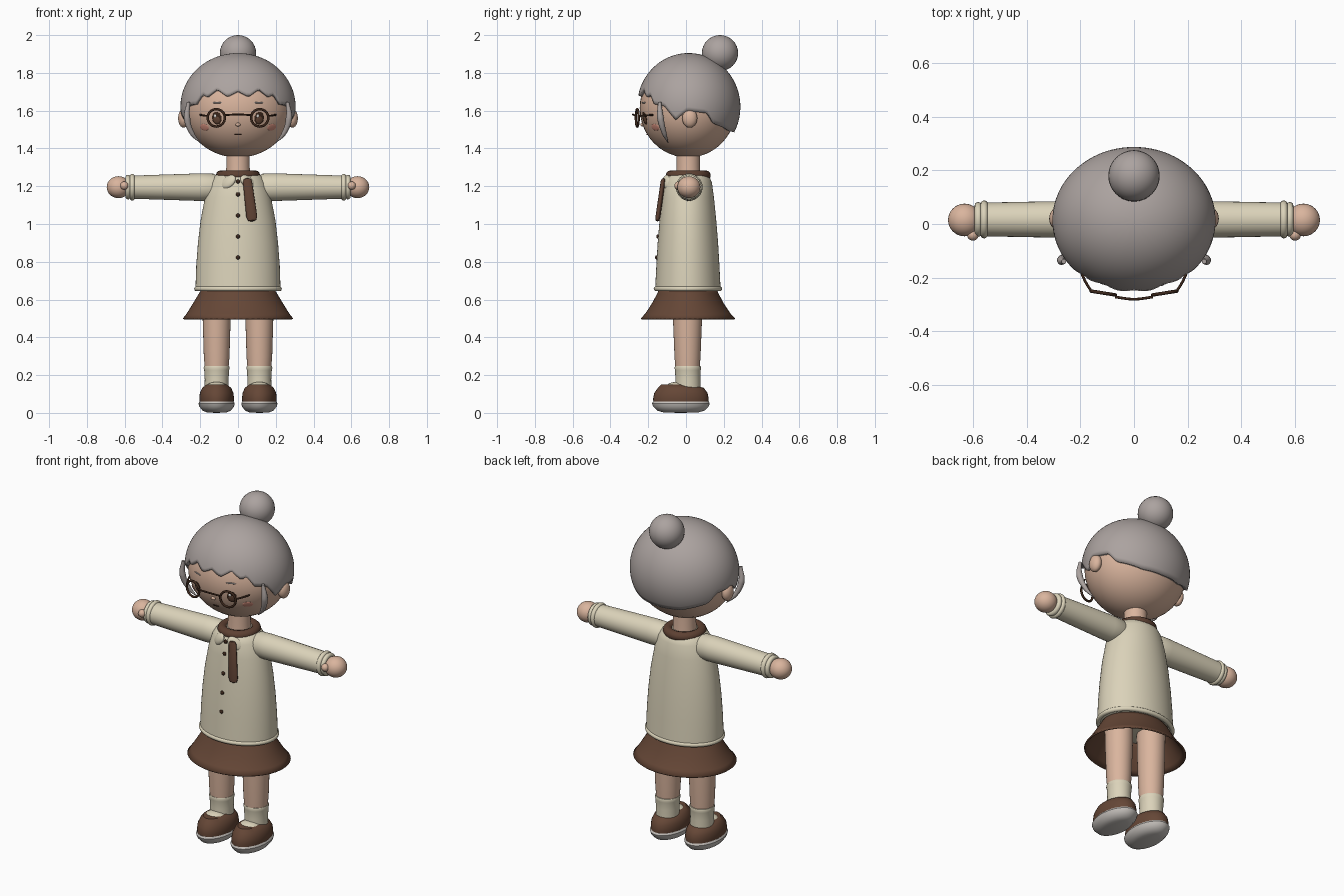
import bpy, bmesh, math
from mathutils import Vector

if "Cube" in bpy.data.objects:
    bpy.data.objects.remove(bpy.data.objects["Cube"])


def material(name, col):
    m = bpy.data.materials.new(name)
    m.diffuse_color = (*col, 1)
    m.use_nodes = True
    m.node_tree.nodes["Principled BSDF"].inputs["Base Color"].default_value = m.diffuse_color
    return m


SKIN = material("skin", (0.70, 0.46, 0.34))
CREAM = material("cream", (0.71, 0.65, 0.49))
BROWN = material("brown", (0.13, 0.062, 0.037))
SCARF = material("scarf_brown", (0.11, 0.052, 0.032))
DARK = material("dark_brown", (0.045, 0.02, 0.011))
GREY = material("hair_grey", (0.41, 0.365, 0.35))
SOLE = material("sole_grey", (0.56, 0.53, 0.50))
BLUSH = material("blush", (0.66, 0.28, 0.21))
WHITE = material("white", (0.85, 0.82, 0.78))


def mesh_object(name, bm, mat):
    bmesh.ops.remove_doubles(bm, verts=bm.verts, dist=1e-5)
    bmesh.ops.recalc_face_normals(bm, faces=bm.faces)
    me = bpy.data.meshes.new(name)
    bm.to_mesh(me)
    bm.free()
    me.materials.append(mat)
    ob = bpy.data.objects.new(name, me)
    bpy.context.collection.objects.link(ob)
    return ob


def bridge_rings(bm, rings):
    for a, b in zip(rings, rings[1:]):
        n = len(a)
        for i in range(n):
            j = (i + 1) % n
            bm.faces.new((a[i], a[j], b[j], b[i]))


def loft(name, profile, mat, loc=(0, 0, 0), n=40):
    """Stack of elliptical rings: (rx, ry, z[, y offset])."""
    bm = bmesh.new()
    rings = []
    for rx, ry, z, *off in profile:
        oy = off[0] if off else 0
        rings.append([bm.verts.new((rx * math.cos(t), ry * math.sin(t) + oy, z))
                      for t in (2 * math.pi * i / n for i in range(n))])
    bridge_rings(bm, rings)
    ob = mesh_object(name, bm, mat)
    ob.location = loc
    return ob


def ball(name, loc, radii, mat, seg=32, normal=None):
    bm = bmesh.new()
    bmesh.ops.create_uvsphere(bm, u_segments=seg, v_segments=seg // 2, radius=1)
    bmesh.ops.scale(bm, vec=radii, verts=bm.verts)
    ob = mesh_object(name, bm, mat)
    ob.location = loc
    if normal is not None:      # local -y points along the normal
        ob.rotation_euler = normal.to_track_quat('-Y', 'Z').to_euler()
    return ob


def ring(name, loc, rx, ry, tube, mat, rot=(0, 0, 0), n=40):
    prof = [(rx + tube * math.cos(t), ry + tube * math.cos(t), tube * math.sin(t))
            for t in (2 * math.pi * k / 12 for k in range(13))]
    ob = loft(name, prof, mat, loc, n)
    ob.rotation_euler = rot
    return ob


def tube(name, pts, radius, mat, radii=None):
    cu = bpy.data.curves.new(name, 'CURVE')
    cu.dimensions = '3D'
    cu.bevel_depth = radius
    cu.bevel_resolution = 3
    cu.use_fill_caps = True
    sp = cu.splines.new('BEZIER')
    sp.bezier_points.add(len(pts) - 1)
    for i, p in enumerate(pts):
        bp = sp.bezier_points[i]
        bp.co = p
        bp.handle_left_type = bp.handle_right_type = 'AUTO'
        bp.radius = radii[i] if radii else 1
    ob = bpy.data.objects.new(name, cu)
    bpy.context.collection.objects.link(ob)
    cu.materials.append(mat)
    bpy.ops.object.select_all(action='DESELECT')
    ob.select_set(True)
    bpy.context.view_layer.objects.active = ob
    bpy.ops.object.convert(target='MESH')
    return ob


# Head, ears and neck
HC, HR = Vector((0, 0.01, 1.614)), Vector((0.285, 0.255, 0.262))
ball("head", HC, HR, SKIN, 48)
loft("neck", [(0.068, 0.068, 1.22), (0.062, 0.062, 1.3), (0.062, 0.062, 1.4)], SKIN, (0, 0.012, 0))


def face_spot(name, x, z, w, h, mat, lift=0.0, thick=0.004):
    """Thin lens lying on the face surface."""
    k = 1 - (x / HR.x) ** 2 - ((z - HC.z) / HR.z) ** 2
    p = Vector((x, HC.y - HR.y * math.sqrt(k), z))
    d = p - HC
    nrm = Vector((d.x / HR.x ** 2, d.y / HR.y ** 2, d.z / HR.z ** 2)).normalized()
    ball(name, p + nrm * lift, (w, thick, h), mat, 20, nrm)
    return p


# Hair cap with a jagged fringe, ear notches and a low nape: (degrees, edge height)
EDGE = [(0, 1.705), (11, 1.675), (23, 1.715), (34, 1.672), (40, 1.69), (48, 1.635), (62, 1.625),
        (75, 1.55), (88, 1.60), (112, 1.585), (121, 1.53), (152, 1.49), (180, 1.485)]


def edge_height(deg):
    for (a, za), (b, zb) in zip(EDGE, EDGE[1:]):
        if deg <= b:
            return za + (zb - za) * (deg - a) / (b - a)
    return EDGE[-1][1]


bm = bmesh.new()
N, ROWS = 120, 22
rings = []
for r in range(ROWS + 1):
    row = []
    for i in range(N):
        az = 2 * math.pi * i / N
        deg = math.degrees(az)
        end = math.acos((edge_height(min(deg, 360 - deg)) - 1.62) / 0.285)
        th = end * r / ROWS
        row.append(bm.verts.new((0.305 * math.sin(th) * math.sin(az),
                                 0.014 - 0.274 * math.sin(th) * math.cos(az),
                                 1.62 + 0.285 * math.cos(th))))
    rings.append(row)
bridge_rings(bm, rings)
hair = mesh_object("hair_cap", bm, GREY)
sol = hair.modifiers.new("thickness", 'SOLIDIFY')
sol.thickness = 0.02
sol.offset = -1
ball("hair_bun", (0, 0.18, 1.905), (0.096, 0.096, 0.095), GREY)

# Torso, hem and open skirt
loft("sweater", [(0, 0, 1.275), (0.09, 0.085, 1.272), (0.125, 0.112, 1.255), (0.15, 0.127, 1.22),
                 (0.175, 0.138, 1.14), (0.198, 0.15, 1.02), (0.212, 0.16, 0.9), (0.221, 0.167, 0.78),
                 (0.225, 0.173, 0.66), (0.2, 0.15, 0.645), (0, 0, 0.645)], CREAM, (0, 0.01, 0), 56)
ring("sweater_hem", (0, 0.01, 0.657), 0.219, 0.168, 0.013, CREAM, n=56)
skirt = loft("skirt", [(0.19, 0.15, 0.66), (0.208, 0.163, 0.63), (0.238, 0.19, 0.58),
                       (0.272, 0.226, 0.525), (0.292, 0.25, 0.5)], BROWN, (0, 0.01, 0), 56)
sk = skirt.modifiers.new("thickness", 'SOLIDIFY')
sk.thickness = 0.008

# Scarf round the neck, hanging tail, collar flaps and buttons
ring("scarf_loop", (0, 0.012, 1.257), 0.09, 0.092, 0.027, SCARF)
tail = loft("scarf_tail", [(0, 0, 0.118), (0.018, 0.008, 0.114), (0.024, 0.012, 0.1),
                           (0.029, 0.013, -0.09), (0.022, 0.01, -0.11), (0, 0, -0.116)], SCARF,
            (0.062, -0.136, 1.127), 20)
tail.rotation_euler = (math.radians(-8), math.radians(-7), 0)
for s in (-1, 1):
    flap = ball("collar_flap", (s * 0.052, -0.1, 1.222), (0.048, 0.016, 0.032), CREAM, 24)
    flap.rotation_euler = (math.radians(-20), s * math.radians(35), s * math.radians(20))
for z, y in ((1.225, -0.117), (1.157, -0.127), (1.045, -0.139), (0.934, -0.149), (0.823, -0.156)):
    ball("button", (0, y, z), (0.011, 0.008, 0.011), DARK, 16)

for s in (-1, 1):
    # Ears and side locks
    ball("ear", (s * 0.288, 0.02, 1.56), (0.029, 0.04, 0.05), SKIN, 24)
    tube("side_lock", [(s * 0.262, -0.14, 1.645), (s * 0.27, -0.135, 1.56),
                       (s * 0.243, -0.115, 1.48), (s * 0.2, -0.095, 1.43)],
         0.018, GREY, (0.5, 1, 0.7, 0.1))

    # Eyes, brows and cheeks
    face_spot("eye", s * 0.112, 1.56, 0.027, 0.034, DARK)
    face_spot("iris", s * 0.112, 1.552, 0.019, 0.02, BROWN, 0.002)
    face_spot("eye_glint", s * 0.112 - 0.008, 1.572, 0.008, 0.009, WHITE, 0.003)
    face_spot("brow", s * 0.11, 1.642, 0.028, 0.004, GREY)
    face_spot("cheek", s * 0.178, 1.512, 0.03, 0.019, BLUSH, 0, 0.003)

    # Spectacle rims and side arms
    ring("glasses_rim", (s * 0.115, -0.258, 1.562), 0.046, 0.046, 0.0065, DARK,
         (math.radians(90), 0, s * math.radians(9)), 32)
    tube("glasses_arm", [(s * 0.16, -0.25, 1.572), (s * 0.178, -0.222, 1.574),
                         (s * 0.2, -0.175, 1.578)], 0.005, DARK)

    # Sleeve, cuff rolls, hand and thumb
    sleeve = loft("sleeve", [(0, 0, 0.08), (0.05, 0.05, 0.09), (0.071, 0.069, 0.13), (0.073, 0.069, 0.2),
                             (0.068, 0.067, 0.35), (0.061, 0.063, 0.56), (0, 0, 0.575)],
                  CREAM, (0, 0.017, 1.195), 32)
    sleeve.rotation_euler = (0, s * math.pi / 2, 0)
    for x, r in ((0.56, 0.057), (0.582, 0.051)):
        ring("cuff", (s * x, 0.017, 1.195), r, r, 0.014, CREAM, (0, math.pi / 2, 0), 32)
    ball("hand", (s * 0.633, 0.015, 1.195), (0.062, 0.061, 0.058), SKIN)
    ball("thumb", (s * 0.602, -0.04, 1.203), (0.022, 0.022, 0.022), SKIN, 20)

    # Leg, sock and shoe
    x = s * 0.113
    loft("leg", [(0.077, 0.08, 0.66), (0.074, 0.077, 0.5), (0.068, 0.069, 0.3), (0.06, 0.062, 0.2)],
         SKIN, (x, 0.008, 0), 32)
    loft("sock", [(0.055, 0.055, 0.248), (0.066, 0.068, 0.247), (0.069, 0.071, 0.238), (0.066, 0.068, 0.226),
                  (0.063, 0.066, 0.18), (0.064, 0.068, 0.09)], CREAM, (x, 0.01, 0), 32)
    ball("shoe_tongue", (x, -0.05, 0.137), (0.056, 0.055, 0.027), CREAM, 24)
    loft("shoe", [(0.088, 0.145, 0.045), (0.092, 0.147, 0.075), (0.089, 0.141, 0.105), (0.077, 0.122, 0.132),
                  (0.055, 0.085, 0.149, -0.02), (0, 0, 0.153, -0.03)], BROWN, (x, -0.027, 0))
    loft("shoe_sole", [(0, 0, 0), (0.05, 0.09, 0.002), (0.075, 0.125, 0.012), (0.092, 0.147, 0.034),
                       (0.096, 0.153, 0.05), (0.09, 0.147, 0.06), (0, 0, 0.06)], SOLE, (x, -0.027, 0))

# Spectacle bridge, nose and mouth
tube("glasses_bridge", [(-0.07, -0.273, 1.576), (0, -0.281, 1.58), (0.07, -0.273, 1.576)], 0.005, DARK)
face_spot("nose", 0, 1.527, 0.013, 0.01, SKIN, 0.002, 0.009)
face_spot("mouth", 0, 1.474, 0.02, 0.004, DARK)

# Smooth shading with crisp edges kept
bpy.ops.object.select_all(action='SELECT')
bpy.context.view_layer.objects.active = hair
bpy.ops.object.shade_smooth_by_angle(angle=math.radians(40))
